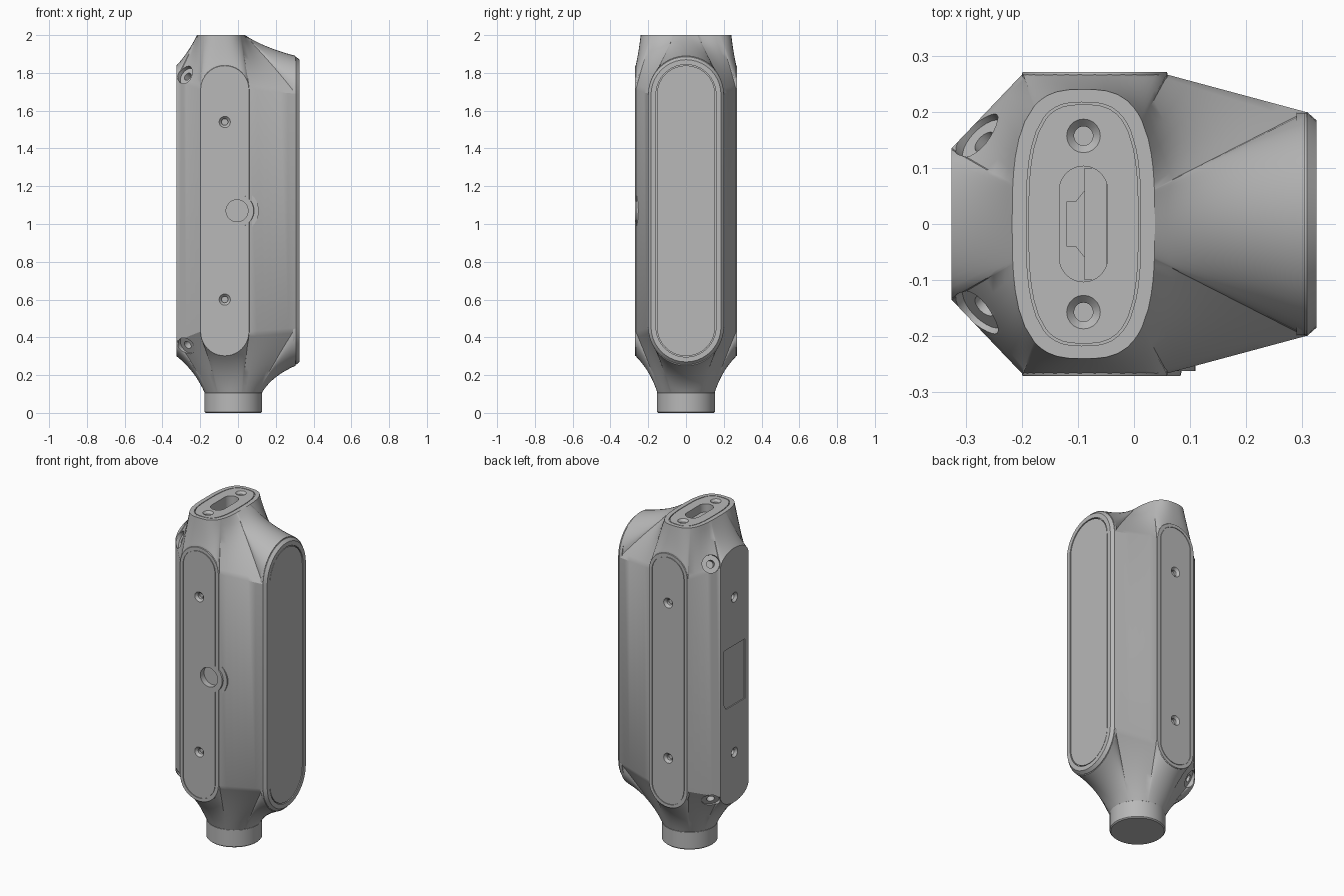
import bpy, bmesh
from math import sin, cos, pi, atan2, radians, copysign
from mathutils import Vector

old = bpy.data.objects.get("Cube")
if old:
    bpy.data.objects.remove(old)

grey = bpy.data.materials.new("plain_grey")
grey.use_nodes = True
tone = (0.48, 0.48, 0.48, 1)
grey.diffuse_color = tone
grey.node_tree.nodes["Principled BSDF"].inputs["Base Color"].default_value = tone

MID = 1.07      # height of the middle of the body
AXIS = -0.07    # x of the middle of the front and back panels
parts = []


def loft(name, rings, keep=True):
    """Skin closed rings of equal length and cap both ends."""
    bm = bmesh.new()
    rows = [[bm.verts.new(p) for p in ring] for ring in rings]
    n = len(rows[0])
    for a, b in zip(rows, rows[1:]):
        for i in range(n):
            j = (i + 1) % n
            bm.faces.new((a[i], a[j], b[j], b[i]))
    bm.faces.new(rows[0][::-1])
    bm.faces.new(rows[-1])
    bmesh.ops.recalc_face_normals(bm, faces=bm.faces[:])
    mesh = bpy.data.meshes.new(name)
    bm.to_mesh(mesh)
    bm.free()
    mesh.materials.append(grey)
    obj = bpy.data.objects.new(name, mesh)
    bpy.context.collection.objects.link(obj)
    if keep:
        parts.append(obj)
    else:
        obj.hide_render = True
    return obj


def pill(name, profile, place, half=0.0, keep=True, steps=20):
    """Stadium (or circle) rings; profile is a list of (radius, depth)."""
    rings = []
    for r, d in profile:
        ring = []
        for end, start in ((1, 0), (-1, pi)):
            for i in range(steps + (1 if half else 0)):
                a = start + pi * i / steps
                ring.append(place(r * cos(a), r * sin(a) + end * half, d))
        rings.append(ring)
    return loft(name, rings, keep)


def cut(obj, cutters):
    for c in cutters:
        mod = obj.modifiers.new("cut", "BOOLEAN")
        mod.operation = "DIFFERENCE"
        mod.solver = "EXACT"
        mod.object = c
    bpy.context.view_layer.update()
    graph = bpy.context.evaluated_depsgraph_get()
    mesh = bpy.data.meshes.new_from_object(obj.evaluated_get(graph))
    obj.modifiers.clear()
    obj.data = mesh


# Placement on each side: u across, w up, d outward
def on_end(u, w, d): return (d, u, w + MID)
def on_front(u, w, d): return (u + AXIS, -d, w + MID)
def on_back(u, w, d): return (u + AXIS, d, w + MID)
def on_left(u, w, d): return (-d, u, w + MID)
def on_top(u, w, d): return (u - 0.09, w, d)
def on_base(u, w, d): return (u - 0.025, w, d)


def shifted(place, du, dw):
    return lambda u, w, d: place(u + du, w + dw, d)


# Body outline: x, y and shoulder height for half of the plan
def between(a, b, n):
    return [tuple(Vector(a).lerp(Vector(b), i / n)) for i in range(1, n)]


half = [(0.305, 0.2 * sin(a), 1.69 + 0.2 * cos(a)) for a in (pi / 2 * i / 10 for i in range(11))]
half += between((0.305, 0.2, 1.69), (0.06, 0.266, 1.71), 6)
half += [(AXIS + 0.13 * cos(a), 0.266, 1.71 + 0.13 * sin(a)) for a in (pi * i / 16 for i in range(17))]
half += between((-0.2, 0.266, 1.71), (-0.325, 0.135, 1.76), 5)
half += [(-0.325, 0.135 * cos(a), 1.76 + 0.08 * sin(a)) for a in (pi / 2 * i / 8 for i in range(9))]
plan = half + [(x, -y, z) for x, y, z in half[-2:0:-1]]


def oval(hx, hy, z):
    """Rounded rectangle ring with one point for each plan point."""
    ring = []
    for x, y, _ in plan:
        a = atan2(y / 0.24, (x + 0.09) / 0.125)
        c, s = cos(a), sin(a)
        k = (abs(c) ** 3 + abs(s) ** 3) ** (-1 / 3)
        ring.append(Vector((-0.09 + hx * c * k, hy * s * k, z)))
    return ring


def neck(targets, flip, extra):
    """Concave rings from the neck outline out to the shoulder."""
    rings = []
    for i in range(11):
        t, ring = i / 10, []
        for (x, y, zs), end in zip(plan, targets):
            p = Vector((x, y, 2 * MID - zs if flip else zs))
            k = 0.3 + 1.4 * (zs - 1.69) + extra
            ctrl = p.lerp(end, k)
            ctrl.z = p.z + 0.4 * (end.z - p.z)
            ring.append(end * (1 - t) ** 2 + ctrl * 2 * t * (1 - t) + p * t * t)
        rings.append(ring)
    return rings


collar = []
for x, y, _ in plan:
    a = atan2(y, x + 0.025)
    collar.append(Vector((-0.025 + 0.151 * cos(a), 0.151 * sin(a), 0.105)))

# Grooved top plate, upper neck, lower neck, collar
rings = [oval(0.098, 0.213, 2), oval(0.098, 0.213, 1.992),
         oval(0.102, 0.217, 1.992), oval(0.102, 0.217, 2)]
rings += neck(oval(0.127, 0.24, 2), False, 0.05)
rings += neck(collar, True, 0.15)[::-1]
body = loft("body", rings)

pill("base_plug", [(0.147, 0), (0.153, 0.006), (0.153, 0.106), (0.149, 0.11)], on_base, steps=32)

# Bevelled end panel with a groove around its inner face
pill("end_panel", [(0.2, 0.29), (0.2, 0.308), (0.185, 0.325), (0.159, 0.325),
                   (0.159, 0.312), (0.154, 0.312), (0.154, 0.323)], on_end, half=0.615)

# Front and back panels
strip = [(0.13, 0.25), (0.13, 0.268), (0.128, 0.271), (0.109, 0.271),
         (0.109, 0.2665), (0.105, 0.2665), (0.105, 0.271)]
front_panel = pill("front_panel", strip, on_front, half=0.64)
back_panel = pill("back_panel", strip, on_back, half=0.64)

# Round button collar beside the front panel
at_button = shifted(on_front, 0.065, 0)
button_collar = pill("button_collar", [(0.115, 0.22), (0.115, 0.262), (0.09, 0.262),
                                       (0.088, 0.2705)], at_button)

# Countersunk screw holes and button hole
def screw(place, du, dw, face):
    prof = [(0.03, face + 0.02), (0.03, face), (0.017, face - 0.014), (0.017, face - 0.03)]
    return pill("screw_cutter", prof, shifted(place, du, dw), keep=False, steps=10)


front_cuts = [screw(on_front, 0, s * 0.47, 0.271) for s in (-1, 1)]
back_cuts = [screw(on_back, 0, s * 0.47, 0.271) for s in (-1, 1)]
left_cuts = [screw(on_left, 0, s * 0.47, 0.325) for s in (-1, 1)]
top_cuts = [screw(on_top, 0, s * 0.157, 2.0) for s in (-1, 1)]
button_cut = pill("button_cutter", [(0.058, 0.3), (0.058, 0.235)], at_button, keep=False)
slot_cut = pill("slot_cutter", [(0.043, 2.05), (0.043, 1.88)], on_top, half=0.06, keep=False)

# Shallow label recess on the left side, lower corner clipped
label = [(-0.1, -0.18), (0.08, -0.18), (0.1, -0.15), (0.1, 0.18), (-0.1, 0.18)]
label_cut = loft("label_cutter", [[on_left(u, w, d) for u, w in label] for d in (0.34, 0.319)], False)

# Angled mounting holes through the four chamfered shoulders
corner_cuts = []
for sy in (-1, 1):
    for sz in (-1, 1):
        axis = Vector((-0.7, 0.7 * sy, 0.55 * sz)).normalized()
        side = axis.cross(Vector((0, 0, 1))).normalized()
        up = axis.cross(side)
        spot = Vector((-0.285, 0.165 * sy, MID + 0.725 * sz))
        corner_cuts.append(pill(
            "corner_cutter", [(0.05, 0.15), (0.05, -0.03), (0.022, -0.03), (0.022, -0.08)],
            lambda u, w, d: spot + side * u + up * w + axis * d, keep=False, steps=12))

body_cuts = front_cuts + back_cuts + left_cuts + top_cuts + corner_cuts
cut(body, body_cuts + [button_cut, slot_cut, label_cut])
cut(front_panel, front_cuts + [button_cut])
cut(back_panel, back_cuts)
cut(button_collar, [button_cut])
for c in body_cuts + [button_cut, slot_cut, label_cut]:
    bpy.data.objects.remove(c)

# Ledge and wedge-shaped connector inside the top slot
ledge = [(-0.088, -0.1), (-0.06, -0.1), (-0.049, -0.08), (-0.049, 0.08), (-0.06, 0.1), (-0.088, 0.1)]
loft("slot_ledge", [[(x, y, z) for x, y in ledge] for z in (1.87, 1.95)])
plug = [(-0.12, -0.04), (-0.104, -0.04), (-0.088, -0.06), (-0.088, 0.06), (-0.104, 0.04), (-0.12, 0.04)]
loft("slot_connector", [[(x, y, z) for x, y in plug] for z in (1.87, 1.93)])

# Smooth shading with sharp edges kept
bpy.ops.object.select_all(action="DESELECT")
for obj in parts:
    obj.select_set(True)
bpy.context.view_layer.objects.active = body
bpy.ops.object.shade_smooth_by_angle(angle=radians(30))
